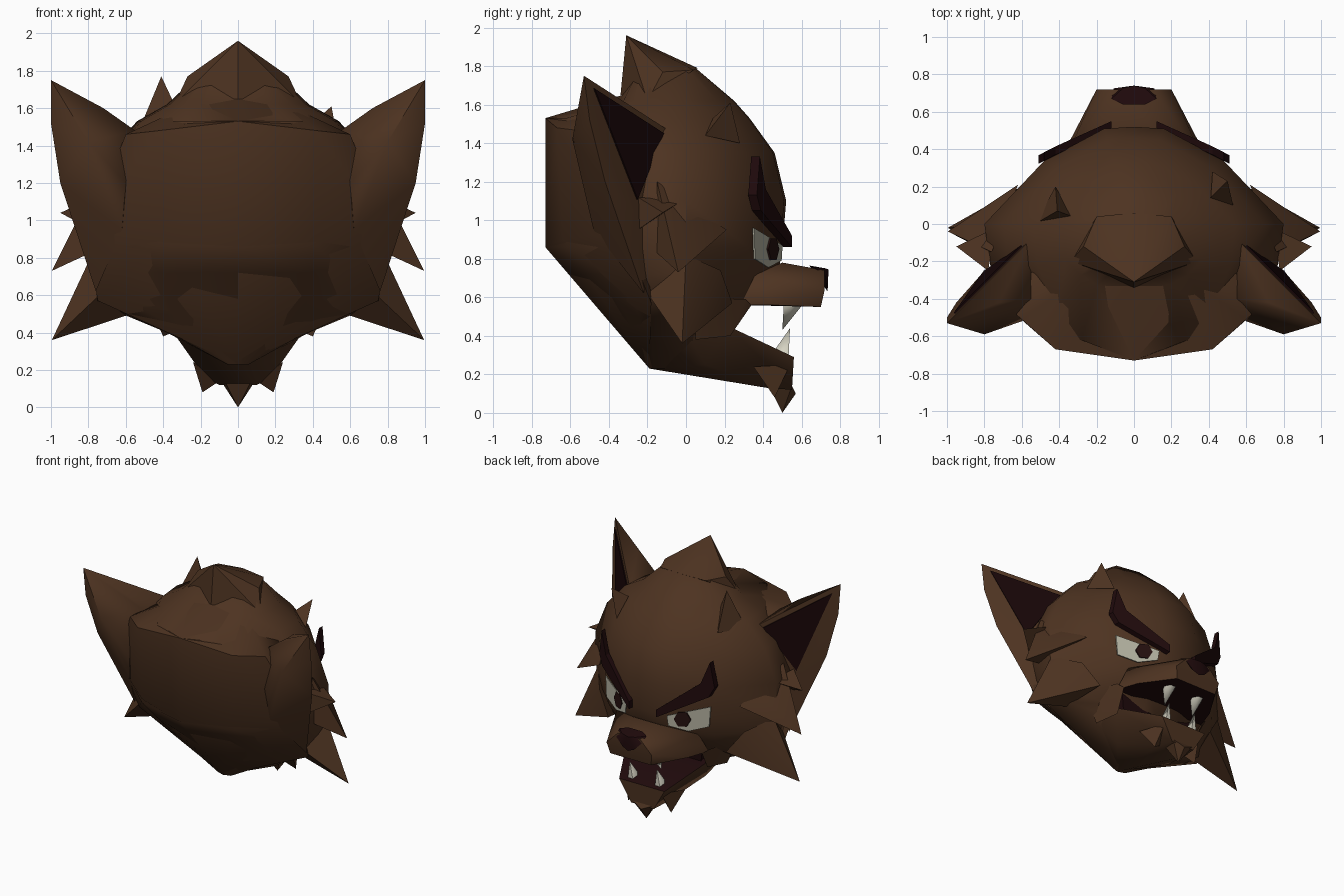
import bpy
import bmesh
import math
from mathutils import Vector

old = bpy.data.objects.get("Cube")
if old:
    bpy.data.objects.remove(old, do_unlink=True)


def material(name, color):
    mat = bpy.data.materials.new(name)
    mat.use_nodes = True
    mat.diffuse_color = (*color, 1)
    bsdf = mat.node_tree.nodes["Principled BSDF"]
    bsdf.inputs["Base Color"].default_value = (*color, 1)
    bsdf.inputs["Roughness"].default_value = 0.9
    return mat


FUR = material("brown fur", (0.075, 0.033, 0.015))
DARK = material("dark maroon", (0.014, 0.003, 0.0035))
EAR = material("inner ear maroon", (0.008, 0.0015, 0.002))
WHITE = material("eye white", (0.45, 0.44, 0.35))
IVORY = material("ivory teeth", (0.68, 0.66, 0.55))
PUPIL = material("pupil brown", (0.018, 0.005, 0.0045))


def finish(name, bm, mats, mirror=False, angle=40):
    """Turn a bmesh into a shaded object, optionally mirrored across x."""
    bmesh.ops.recalc_face_normals(bm, faces=bm.faces)
    mesh = bpy.data.meshes.new(name)
    bm.to_mesh(mesh)
    bm.free()
    for mat in mats:
        mesh.materials.append(mat)
    obj = bpy.data.objects.new(name, mesh)
    bpy.context.scene.collection.objects.link(obj)
    bpy.ops.object.select_all(action='DESELECT')
    obj.select_set(True)
    bpy.context.view_layer.objects.active = obj
    bpy.ops.object.shade_smooth_by_angle(angle=math.radians(angle))
    if mirror:
        obj.modifiers.new("Mirror", 'MIRROR')
    return obj


def hull(name, points, mats, mirror=False, both=False, paint=None, angle=40):
    """Convex solid; both=True reflects the points into one central solid."""
    bm = bmesh.new()
    points = list(points)
    if both:
        points += [(-x, y, z) for x, y, z in points if x]
    verts = [bm.verts.new(p) for p in points]
    result = bmesh.ops.convex_hull(bm, input=verts)
    spare = {v for v in result["geom_interior"] + result["geom_unused"]
             if isinstance(v, bmesh.types.BMVert)}
    bmesh.ops.delete(bm, geom=list(spare), context='VERTS')
    bmesh.ops.recalc_face_normals(bm, faces=bm.faces)
    if paint:
        for face in bm.faces:
            face.normal_update()
            face.material_index = int(paint(face.normal))
    return finish(name, bm, mats, mirror, angle)


def face_y(x):
    return 0.49 - max(x - 0.16, 0) * 0.52


def face_plate(name, outline, near, far, mat):
    """Plate that follows the slanted face, from an x-z outline."""
    bm = bmesh.new()
    back = [bm.verts.new((x, face_y(x) + near, z)) for x, z in outline]
    front = [bm.verts.new((x, face_y(x) + far, z)) for x, z in outline]
    bm.faces.new(back[::-1])
    bm.faces.new(front)
    count = len(outline)
    for i in range(count):
        j = (i + 1) % count
        bm.faces.new((back[i], back[j], front[j], front[i]))
    return finish(name, bm, [mat], mirror=True, angle=20)


# Skull rings: height, half width, back depth, front depth, back roundness
levels = [(0.23, 0.06, 0.19, 0.35, 1), (0.40, 0.38, 0.335, 0.25, 1.2),
          (0.50, 0.62, 0.42, 0.25, 1.2), (0.58, 0.74, 0.49, 0.36, 1.3),
          (0.72, 0.78, 0.61, 0.48, 2), (0.86, 0.80, 0.73, 0.50, 2.5),
          (1.10, 0.80, 0.73, 0.52, 2.5), (1.35, 0.70, 0.73, 0.46, 2.5),
          (1.53, 0.54, 0.73, 0.33, 2.5), (1.62, 0.38, 0.35, 0.25, 3),
          (1.79, 0.20, 0.25, 0.05, 3)]
SIDE = 0.17


def ring_outline(width, back, front, roundness):
    right = [(x * width, t * front)
             for x, t in ((0, 1), (0.2, 0.98), (0.6, 0.65), (1, 0))]
    right += [(x * width, -SIDE - (back - SIDE) * (1 - x ** roundness))
              for x in (0.96, 0.75, 0.52, 0)]
    return right + [(-x, y) for x, y in right[-2:0:-1]]


bm = bmesh.new()
rings = [[bm.verts.new((x, y, z)) for x, y in ring_outline(*shape)]
         for z, *shape in levels]
for low, high in zip(rings, rings[1:]):
    for i in range(len(low)):
        j = (i + 1) % len(low)
        bm.faces.new((low[i], low[j], high[j], high[i]))
bm.faces.new(rings[0][::-1])
bm.faces.new(rings[-1])
finish("skull", bm, [FUR], angle=50)

# Broad mane: whole back of the head down to the slanted neck cut
hull("back_mane", [(0, -0.73, 1.53), (0.42, -0.67, 1.48), (0.6, -0.51, 1.46),
                   (0.54, -0.25, 1.48), (0, -0.33, 1.65), (0.3, -0.3, 1.6),
                   (0, -0.73, 0.86), (0.4, -0.64, 0.9), (0.81, -0.33, 0.94),
                   (0.75, -0.18, 0.57), (0, -0.19, 0.23)],
     [FUR], both=True, angle=50)

# Muzzle, lower jaw, mouth corners and dark mouth lining
hull("muzzle", [(0.1, 0.72, 0.74), (0.2, 0.72, 0.64), (0.18, 0.70, 0.55),
                (0.34, 0.45, 0.56), (0.40, 0.28, 0.56), (0.36, 0.36, 0.72),
                (0.12, 0.5, 0.78)],
     [FUR, DARK], both=True, paint=lambda n: n.z < -0.9, angle=55)
hull("lower_jaw", [(0, -0.19, 0.23), (0.24, 0.1, 0.25), (0.12, 0.42, 0.13),
                   (0.1, 0.55, 0.12), (0.2, 0.56, 0.29), (0.22, 0.42, 0.29),
                   (0.36, 0.22, 0.45), (0.36, 0, 0.42)],
     [FUR, DARK], both=True, paint=lambda n: n.z > 0.5, angle=55)
hull("mouth_corner", [(0.42, 0.31, 0.59), (0.38, 0.34, 0.56),
                      (0.36, 0.25, 0.45), (0.35, 0.23, 0.4),
                      (0.4, 0.05, 0.38), (0.5, 0.05, 0.6)],
     [FUR], mirror=True, angle=70)
hull("mouth_lining", [(0.33, 0.26, 0.57), (0.3, 0.24, 0.43),
                      (0.3, 0.05, 0.5)], [DARK], both=True)

# Nose
hull("nose", [(0.12, 0.67, 0.755), (0.06, 0.64, 0.765), (0.06, 0.725, 0.75),
              (0, 0.74, 0.745), (0.11, 0.725, 0.71), (0.05, 0.73, 0.65),
              (0, 0.735, 0.63)], [DARK], both=True)

# Ears with a dark inner panel set on the front plane
ear_front = [(1, -0.53, 1.75), (0.55, -0.08, 1.46), (0.8, -0.25, 1.03)]
hull("ear", ear_front + [(1, -0.5, 1.52), (0.95, -0.42, 1.2),
                         (0.72, -0.42, 1.6), (0.55, -0.4, 1.48),
                         (0.8, -0.59, 1.42), (0.6, -0.52, 1.2),
                         (0.62, -0.48, 0.95), (0.82, -0.34, 0.93),
                         (0.76, -0.22, 0.62)],
     [FUR], mirror=True, angle=60)
corners = [Vector(p) for p in ear_front]
centre = sum(corners, Vector()) / 3
normal = (corners[2] - corners[0]).cross(corners[1] - corners[0]).normalized()
panel = [centre + (c - centre) * 0.8 for c in corners]
hull("inner_ear", [tuple(p + normal * d) for p in panel
                   for d in (0.002, 0.01)], [EAR], mirror=True)

# Cheek fur spikes
hull("lower_cheek_spike", [(0.995, -0.02, 0.36), (0.72, -0.2, 0.62),
                           (0.78, 0, 0.82), (0.52, 0.24, 0.57),
                           (0.64, 0.18, 0.74), (0.6, -0.05, 0.49)],
     [FUR], mirror=True)
hull("middle_cheek_spike", [(0.995, -0.04, 0.73), (0.74, 0.08, 1.0),
                            (0.62, 0.21, 0.95), (0.78, -0.15, 0.83),
                            (0.76, -0.15, 1.2)], [FUR], mirror=True)
hull("upper_cheek_spike", [(0.95, -0.12, 1.04), (0.74, -0.02, 1.1),
                           (0.78, -0.25, 0.95), (0.78, -0.25, 1.12)],
     [FUR], mirror=True)

# Crown tufts
hull("crown_tuft", [(0, -0.31, 1.96), (0.2, 0.04, 1.78), (0, 0.06, 1.79),
                    (0.27, -0.12, 1.77), (0.34, -0.2, 1.62),
                    (0, -0.34, 1.65)], [FUR], both=True)
hull("right_crown_tuft", [(-0.41, 0.07, 1.77), (-0.53, 0, 1.48),
                          (-0.33, 0.04, 1.6), (-0.42, 0.2, 1.48)], [FUR])
hull("left_crown_tuft", [(0.5, 0.23, 1.61), (0.53, 0.1, 1.44),
                         (0.41, 0.14, 1.53), (0.42, 0.28, 1.4)], [FUR])

# Chin tufts
hull("chin_tuft", [(0, 0.5, 0), (0.09, 0.55, 0.14), (0, 0.57, 0.1),
                   (0.07, 0.43, 0.14)], [FUR], both=True)
hull("side_chin_tuft", [(0.19, 0.46, 0.08), (0.24, 0.35, 0.24),
                        (0.1, 0.42, 0.14), (0.16, 0.54, 0.25)],
     [FUR], mirror=True)

# Eyes, pupils and slanted brows
face_plate("eye", [(0.465, 0.96), (0.455, 0.80), (0.32, 0.755), (0.19, 0.79),
                   (0.18, 0.87)], 0.014, 0.022, WHITE)
face_plate("pupil", [(0.285 + 0.055 * math.cos(a), 0.85 + 0.065 * math.sin(a))
                     for a in (math.tau * i / 6 for i in range(6))],
           0.022, 0.031, PUPIL)
face_plate("brow", [(0.12, 0.86), (0.12, 0.92), (0.42, 1.16), (0.48, 1.33),
                    (0.51, 1.13), (0.47, 1.05)], 0.015, 0.06, DARK)

# Fangs
for name, x, y, z, tip_y, tip_z in (("upper_fang", 0.13, 0.56, 0.57, 0.5, 0.43),
                                    ("lower_fang", 0.12, 0.48, 0.28, 0.54, 0.44)):
    base = [(x + 0.05 * math.cos(a), y + 0.06 * math.sin(a), z)
            for a in (math.tau * i / 6 for i in range(6))]
    hull(name, base + [(x, tip_y, tip_z)], [IVORY], mirror=True, angle=60)
